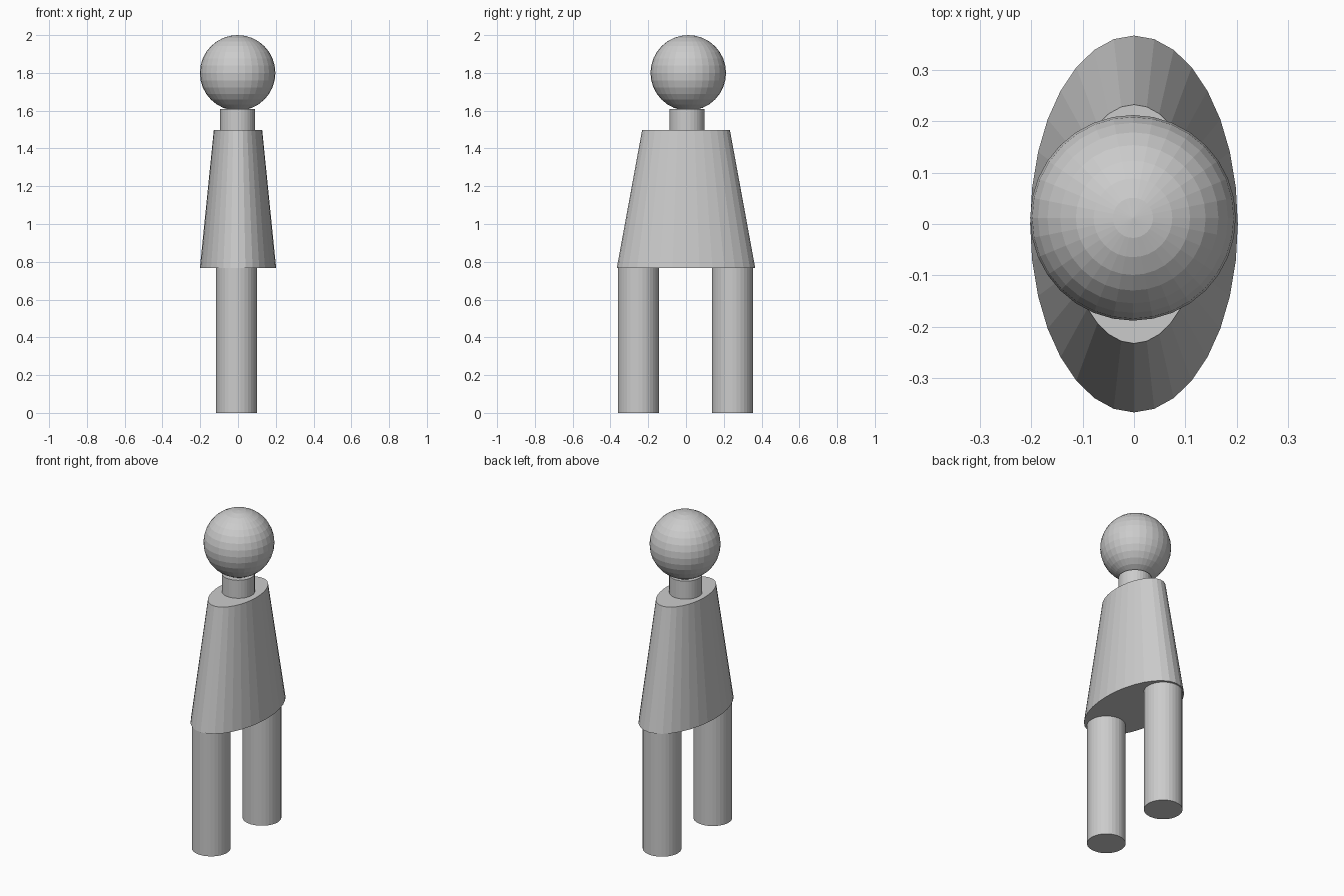
import bpy

if "Cube" in bpy.data.objects:
    bpy.data.objects.remove(bpy.data.objects["Cube"])


def tapered(name, x, y, z0, z1, r_bottom, r_top, y_stretch=1.0):
    """Upright 32-sided flat-faced cylinder or frustum, optionally elliptical."""
    bpy.ops.mesh.primitive_cone_add(
        vertices=32, radius1=r_bottom, radius2=r_top,
        depth=z1 - z0, location=(x, y, (z0 + z1) / 2))
    ob = bpy.context.object
    ob.name = name
    ob.scale.y = y_stretch
    bpy.ops.object.transform_apply(location=False, rotation=False, scale=True)
    return ob


HIP, SHOULDER = 0.766, 1.498

# Legs
for name, y in (("right_leg", -0.252), ("left_leg", 0.246)):
    tapered(name, -0.008, y, 0.0, HIP, 0.109, 0.109)

# Elliptical torso, wider at the hips
tapered("torso", 0, 0, HIP, SHOULDER, 0.202, 0.128, 1.815)

# Neck
tapered("neck", -0.002, 0.006, SHOULDER, 1.61, 0.093, 0.093)

# Head
bpy.ops.mesh.primitive_uv_sphere_add(
    segments=32, ring_count=16, radius=0.2, location=(-0.002, 0.012, 1.8))
bpy.context.object.name = "head"
